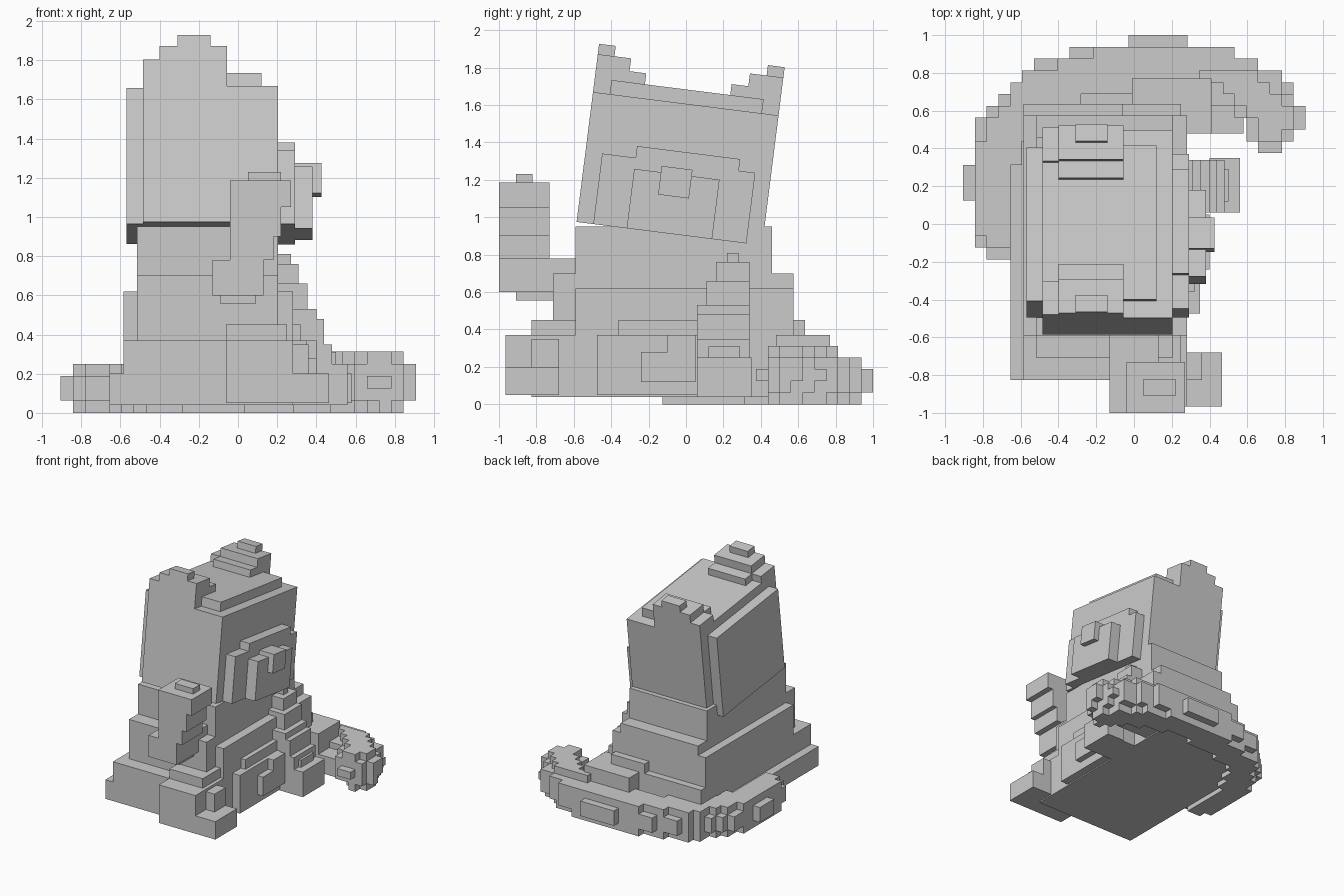
import bpy, bmesh, math
from mathutils import Vector, Matrix


def add_object(name, bm):
    mesh = bpy.data.meshes.new(name)
    bm.to_mesh(mesh)
    bm.free()
    obj = bpy.data.objects.new(name, mesh)
    bpy.context.collection.objects.link(obj)
    return obj


def blocks(name, boxes):
    """One object from boxes given as (x0, x1, y0, y1, z0, z1)."""
    bm = bmesh.new()
    for x0, x1, y0, y1, z0, z1 in boxes:
        m = Matrix.Translation(((x0 + x1) / 2, (y0 + y1) / 2, (z0 + z1) / 2))
        m = m @ Matrix.Diagonal((x1 - x0, y1 - y0, z1 - z0, 1))
        bmesh.ops.create_cube(bm, size=1, matrix=m)
    return add_object(name, bm)


def tilt(obj):
    """Head parts are modelled upright from a bottom corner, then tilted."""
    obj.location = (0, -0.585, 0.975)
    obj.rotation_euler = (math.radians(-7.2), 0, 0)


# Stepped torso
blocks("body", [
    (-0.515, 0.205, -0.59, 0.46, 0.60, 0.95),
    (-0.515, 0.205, -0.71, 0.575, 0.37, 0.70),
    (-0.585, 0.28, -0.59, 0.575, 0.20, 0.62),
    (-0.585, 0.28, -0.825, 0.635, 0.04, 0.37),
    (-0.06, 0.25, -0.825, 0.635, 0.30, 0.45),
    (-0.655, 0.28, -0.825, 0.70, 0.04, 0.20),
])
blocks("chest", [
    (0.15, 0.29, -0.475, 0.34, 0.05, 0.37),
    (0.15, 0.35, -0.475, 0.34, 0.05, 0.37),
    (0.15, 0.32, -0.36, 0.34, 0.30, 0.45),
    (0.30, 0.40, -0.24, 0.05, 0.12, 0.28),
    (0.30, 0.40, -0.10, 0.05, 0.12, 0.37),
])

# Hind legs with feet
blocks("near_hind_leg", [
    (-0.06, 0.28, -0.965, -0.68, 0.05, 0.37),
    (0.20, 0.465, -0.965, -0.68, 0.05, 0.20),
    (0.20, 0.36, -0.825, -0.68, 0.15, 0.35),
])
blocks("far_hind_leg", [
    (-0.01, 0.41, 0.48, 0.77, 0.05, 0.37),
    (0.30, 0.58, 0.48, 0.77, 0.05, 0.20),
])

# Standing front leg, sloping forward in steps
steps = [(0.27, 0.22, 0.28, 0.81), (0.31, 0.16, 0.34, 0.76),
         (0.355, 0.11, 0.34, 0.66), (0.40, 0.06, 0.34, 0.53),
         (0.44, 0.06, 0.34, 0.48)]
leg = [(0.15, x, y0, y1, 0.04, z) for x, y0, y1, z in steps]
blocks("standing_front_leg", leg + [
    (0.30, 0.48, 0.06, 0.34, 0.04, 0.35),
    (0.40, 0.56, 0.06, 0.35, 0.04, 0.25),
    (0.40, 0.50, 0.12, 0.29, 0.04, 0.31),
])

# Raised front leg beside the body
blocks("raised_front_leg", [
    (0.05, 0.22, -0.91, -0.82, 1.1, 1.23),
    (-0.04, 0.27, -1.0, -0.73, 1.05, 1.185),
    (-0.04, 0.22, -1.0, -0.73, 0.90, 1.10),
    (-0.04, 0.18, -1.0, -0.73, 0.78, 1.0),
    (-0.13, 0.13, -1.0, -0.59, 0.60, 0.78),
    (-0.09, 0.09, -0.91, -0.70, 0.555, 0.65),
])

# Tilted head: (x, across, up) in the head's own frame
head = blocks("head", [
    (-0.485, 0.205, 0, 1.0, 0, 0.70),
    (-0.485, 0.12, 0.09, 0.91, 0.6, 0.776),
    (-0.57, -0.45, 0.09, 0.91, 0, 0.70),
])
muzzle = blocks("muzzle", [
    (0.18, 0.29, 0.09, 0.915, 0, 0.38),
    (0.18, 0.29, 0.27, 0.826, 0.3, 0.443),
    (0.25, 0.38, 0.27, 0.73, 0, 0.32),
])
nose = blocks("nose", [(0.27, 0.425, 0.414, 0.58, 0.20, 0.354)])
parts = [head, muzzle, nose]
ear = [(-0.485, -0.055, 0, 0.18, 0.65, 0.835),
       (-0.40, -0.055, 0, 0.27, 0.65, 0.835),
       (-0.40, -0.055, 0, 0.18, 0.8, 0.904),
       (-0.31, -0.14, 0, 0.09, 0.88, 0.96)]
parts.append(blocks("near_ear", ear))
parts.append(blocks("far_ear", [(a, b, 1 - d, 1 - c, e, f) for a, b, c, d, e, f in ear]))
for p in parts:
    tilt(p)

# Tail: small cubes filled in around a curved path (x, y, z, radius)
path = [(-0.73, -0.05, 0.125, 0.14), (-0.745, 0.25, 0.125, 0.16),
        (-0.68, 0.50, 0.125, 0.16), (-0.50, 0.70, 0.125, 0.16),
        (-0.20, 0.80, 0.125, 0.16), (0.15, 0.85, 0.125, 0.16),
        (0.45, 0.79, 0.14, 0.165), (0.66, 0.68, 0.155, 0.175),
        (0.74, 0.55, 0.16, 0.17)]
S = 0.0625
OX, OY = -0.905, 0.0
samples = []
for a, b in zip(path, path[1:]):
    for k in range(7):
        samples.append([u + (v - u) * k / 6 for u, v in zip(a, b)])
cells = set()
for i in range(30):
    for j in range(-5, 17):
        for k in range(6):
            c = Vector((OX + (i + .5) * S, OY + (j + .5) * S, (k + .5) * S))
            for x, y, z, r in samples:
                if (c - Vector((x, y, z))).length < r - 0.015:
                    cells.add((i, j, k))
                    break
bm = bmesh.new()
for cell in cells:
    for axis in range(3):
        for side in (0, 1):
            n = list(cell)
            n[axis] += 2 * side - 1
            if tuple(n) in cells:
                continue
            b, d = (axis + 1) % 3, (axis + 2) % 3
            quad = []
            for db, dd in ((0, 0), (1, 0), (1, 1), (0, 1)):
                q = list(cell)
                q[axis] += side
                q[b] += db
                q[d] += dd
                quad.append(bm.verts.new((OX + q[0] * S, OY + q[1] * S, q[2] * S)))
            bm.faces.new(quad if side else quad[::-1])
bmesh.ops.remove_doubles(bm, verts=bm.verts, dist=1e-4)
add_object("tail", bm)
